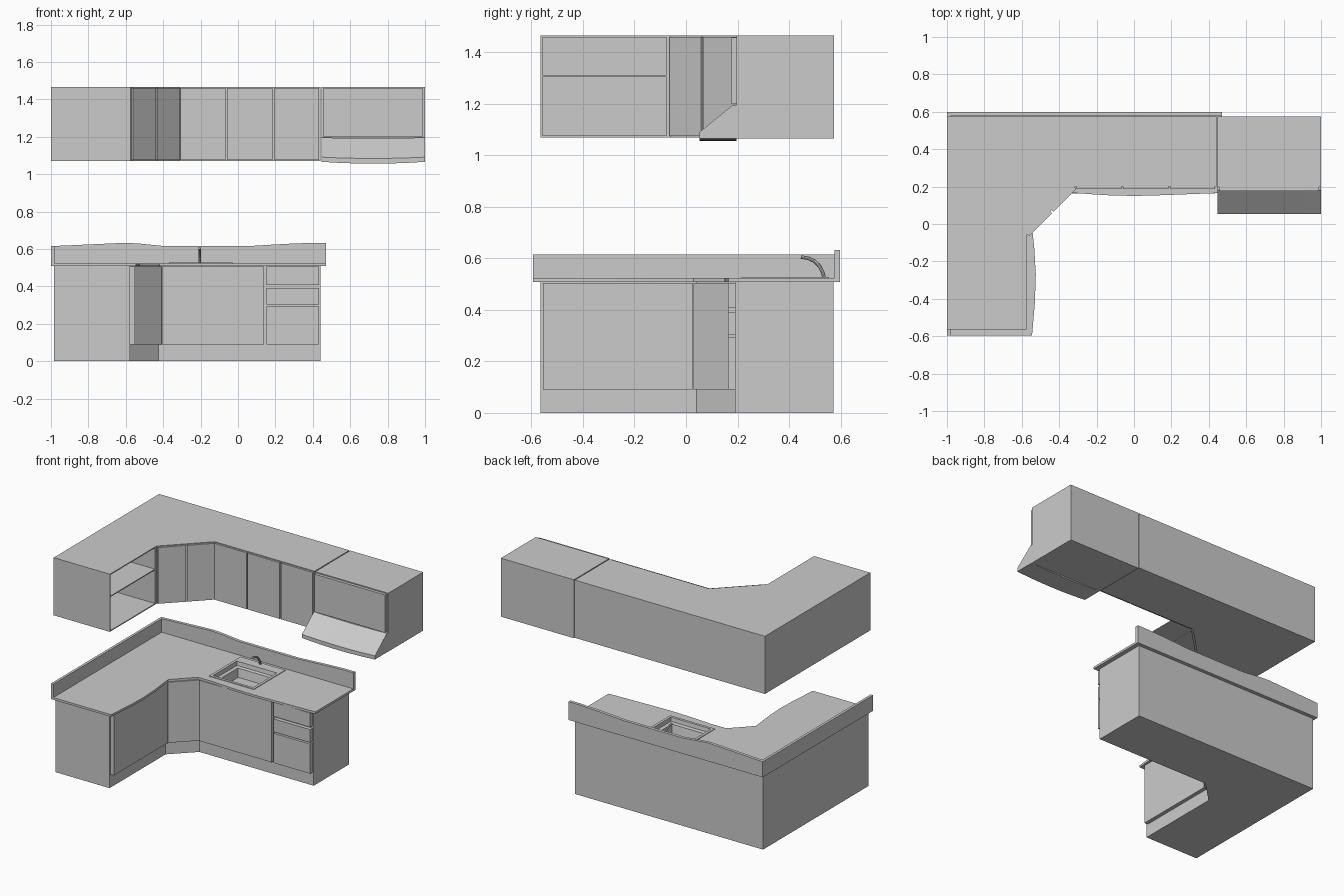
import bpy, bmesh
from mathutils import Vector

if "Cube" in bpy.data.objects:
    bpy.data.objects.remove(bpy.data.objects["Cube"])


def make(name, bm):
    bmesh.ops.recalc_face_normals(bm, faces=bm.faces)
    me = bpy.data.meshes.new(name)
    bm.to_mesh(me)
    bm.free()
    ob = bpy.data.objects.new(name, me)
    bpy.context.collection.objects.link(ob)
    return ob


def loft(name, rings, caps=(True, True)):
    """Join equal-sized closed rings of points with quads."""
    bm = bmesh.new()
    vs = [[bm.verts.new(p) for p in r] for r in rings]
    n = len(vs[0])
    for a, b in zip(vs, vs[1:]):
        for i in range(n):
            j = (i + 1) % n
            bm.faces.new((a[i], a[j], b[j], b[i]))
    if caps[0]:
        bm.faces.new(vs[0])
    if caps[1]:
        bm.faces.new(vs[-1])
    return make(name, bm)


def prism(name, plan, z0, z1):
    return loft(name, [[(x, y, z) for x, y in plan] for z in (z0, z1)])


def box(name, x0, x1, y0, y1, z0, z1):
    return prism(name, [(x0, y0), (x1, y0), (x1, y1), (x0, y1)], z0, z1)


def panel(name, p0, p1, z0, z1, t):
    """Door standing out to the right of the plan line p0 -> p1."""
    a, b = Vector(p0), Vector(p1)
    d = (b - a).normalized()
    n = Vector((d.y, -d.x)) * t
    return prism(name, [a, b, b + n, a + n], z0, z1)


def cut(ob, cutter):
    m = ob.modifiers.new("cut", 'BOOLEAN')
    m.operation, m.solver, m.object = 'DIFFERENCE', 'EXACT', cutter
    cutter.hide_render = True
    bpy.context.view_layer.objects.active = ob
    bpy.ops.object.modifier_apply(modifier=m.name)


# Base cabinet, L-shaped with a chamfered inner corner
base = prism("base_cabinet", [(-.985, -.565), (-.577, -.565), (-.577, .04), (-.425, .19),
                              (.44, .19), (.44, .573), (-.985, .573)], 0, .508)
T = .026
panel("base_side_door", (-.577, -.555), (-.577, .025), .09, .505, T)
panel("base_corner_door", (-.57, .047), (-.428, .187), .09, .505, T)
panel("base_sink_door", (-.405, .19), (.14, .19), .09, .505, T)
for i, (z0, z1) in enumerate([(.09, .293), (.303, .392), (.408, .505)]):
    panel(f"drawer_{i + 1}", (.153, .19), (.432, .19), z0, z1, T)

# Worktop with gently bowed front edges
top = prism("worktop", [(-1, -.595), (-.545, -.595), (-.53, -.42), (-.525, -.27), (-.533, -.13),
                        (-.55, .03), (-.42, .163), (-.31, .165), (-.15, .154), (0, .15),
                        (.15, .154), (.44, .165), (.47, .165), (.47, .578), (-1, .578)], .508, .523)

# Splashbacks: straight on the left, wavy along the back
box("left_splashback", -1, -.982, -.595, .578, .508, .615)
wave = [(-1, .615), (-.8, .624), (-.6, .633), (-.53, .629), (-.4, .616), (-.2, .615),
        (.05, .615), (.25, .627), (.4, .633), (.47, .633)]
outline = [(-1, .508)] + wave + [(.47, .508)]
loft("back_splashback", [[(x, y, z) for x, z in outline] for y in (.577, .598)])

# Sink set into the worktop
hole = box("sink_cutter", -.362, -.038, .222, .548, .42, .6)
cut(top, hole)
cut(base, hole)
bpy.data.objects.remove(hole)


def rect(x0, x1, y0, y1, z):
    return [(x0, y0, z), (x1, y0, z), (x1, y1, z), (x0, y1, z)]


loft("sink", [rect(-.37, -.03, .215, .556, .522), rect(-.37, -.03, .215, .556, .527),
              rect(-.352, -.048, .233, .49, .527), rect(-.348, -.052, .237, .486, .5),
              rect(-.325, -.075, .262, .462, .497), rect(-.315, -.085, .272, .452, .44)],
     (False, True))

# Tap
cu = bpy.data.curves.new("tap", 'CURVE')
cu.dimensions = '3D'
cu.bevel_depth = .007
cu.bevel_resolution = 2
cu.use_fill_caps = True
pts = [(.537, .523), (.53, .548), (.517, .572), (.498, .59), (.474, .601), (.446, .605)]
sp = cu.splines.new('POLY')
sp.points.add(len(pts) - 1)
for p, (y, z) in zip(sp.points, pts):
    p.co = (-.205, y, z, 1)
tap = bpy.data.objects.new("tap", cu)
bpy.context.collection.objects.link(tap)
bpy.context.view_layer.objects.active = tap
tap.select_set(True)
bpy.ops.object.convert(target='MESH')
bpy.ops.object.shade_smooth_by_angle()

# Wall cabinet, L-shaped, with an open shelf bay in the side wing
wall = prism("wall_cabinet", [(-1, -.565), (-.575, -.565), (-.575, -.06), (-.315, .2),
                              (.44, .2), (.44, .575), (-1, .575)], 1.07, 1.465)
bay = box("bay_cutter", -.99, -.5, -.558, -.075, 1.077, 1.458)
cut(wall, bay)
bpy.data.objects.remove(bay)
box("wall_shelf", -.992, -.577, -.56, -.073, 1.305, 1.312)

# Wall cabinet doors
U = .013
a, b = Vector((-.57, -.055)), Vector((-.318, .197))
panel("wall_corner_door_1", a, a.lerp(b, .485), 1.075, 1.46, U)
panel("wall_corner_door_2", a.lerp(b, .515), b, 1.075, 1.46, U)
for i, (x0, x1) in enumerate([(-.308, -.066), (-.058, .184), (.194, .434)]):
    panel(f"wall_door_{i + 1}", (x0, .2), (x1, .2), 1.075, 1.46, U)

# Hood cabinet, its door, and the sloping hood with a slightly bowed lower edge
box("hood_cabinet", .447, 1, .197, .575, 1.065, 1.465)
panel("hood_cabinet_door", (.455, .197), (.99, .197), 1.2, 1.458, .02)
rings = []
for k in range(7):
    t = k / 3 - 1
    dip = .01 * (1 - t * t)
    rings.append([(.7235 + .2765 * t, y, z) for y, z in
                  [(.197, 1.066 - dip), (.053, 1.066 - dip), (.053, 1.091 - dip * .7),
                   (.182, 1.196 - dip * .4), (.197, 1.196 - dip * .4)]])
loft("extractor_hood", rings)
